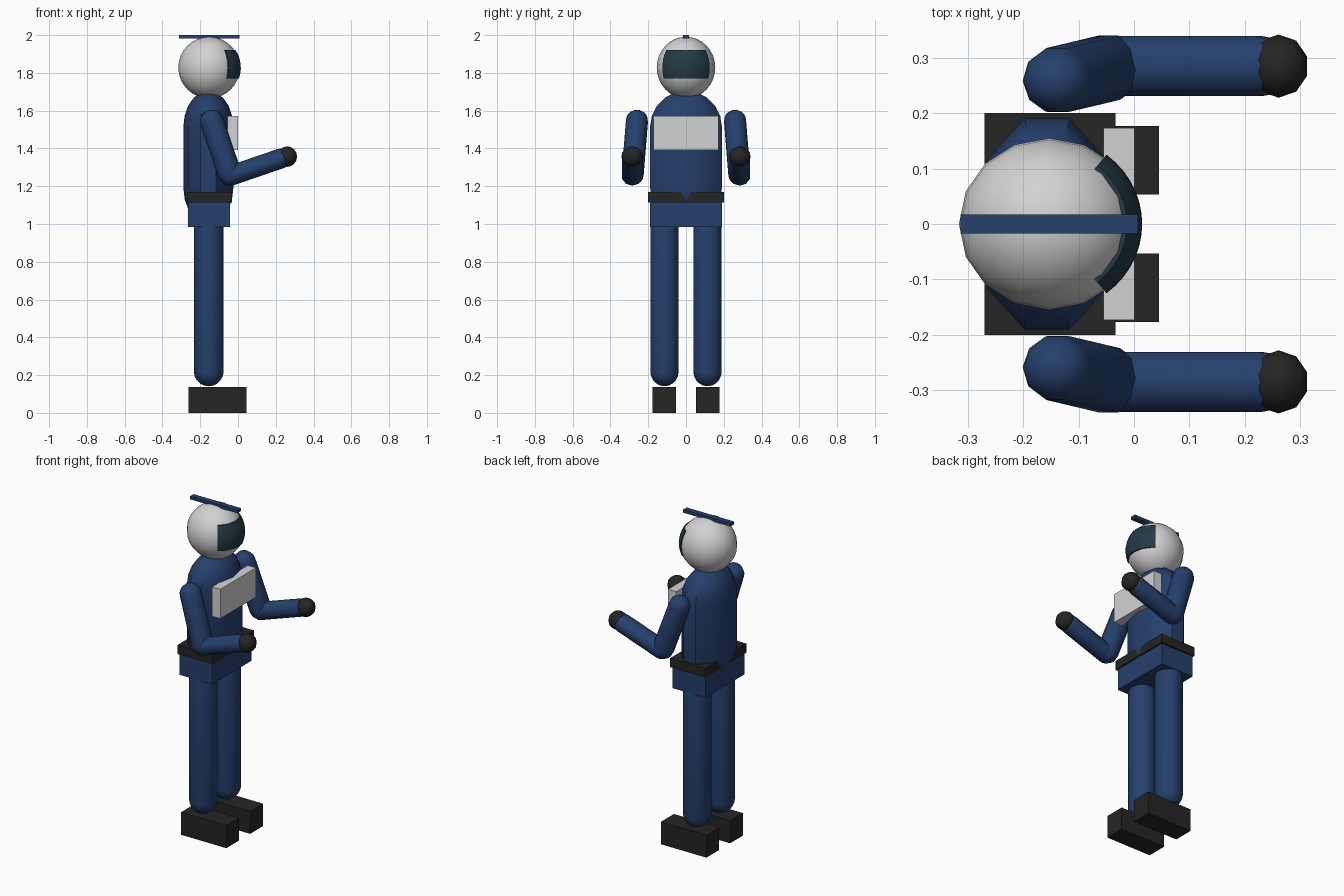
import bpy, bmesh, math
from mathutils import Vector, Matrix

if "Cube" in bpy.data.objects:
    bpy.data.objects.remove(bpy.data.objects["Cube"])


def mat(name, rgb):
    m = bpy.data.materials.new(name)
    m.diffuse_color = (*rgb, 1)
    m.use_nodes = True
    m.node_tree.nodes["Principled BSDF"].inputs["Base Color"].default_value = m.diffuse_color
    return m


NAVY = mat("navy_suit", (0.018, 0.050, 0.150))
WHITE = mat("light_grey", (0.65, 0.65, 0.65))
BLACK = mat("near_black", (0.018, 0.018, 0.018))
GLASS = mat("dark_teal_glass", (0.016, 0.042, 0.058))


def finish(name, bm, material, smooth=True):
    bmesh.ops.recalc_face_normals(bm, faces=bm.faces[:])
    me = bpy.data.meshes.new(name)
    bm.to_mesh(me)
    bm.free()
    me.materials.append(material)
    ob = bpy.data.objects.new(name, me)
    bpy.context.collection.objects.link(ob)
    if smooth:
        bpy.ops.object.select_all(action='DESELECT')
        ob.select_set(True)
        bpy.context.view_layer.objects.active = ob
        bpy.ops.object.shade_smooth_by_angle(angle=math.radians(40))
    return ob


def box(name, lo, hi, material):
    lo, hi = Vector(lo), Vector(hi)
    bm = bmesh.new()
    bmesh.ops.create_cube(bm, size=1, matrix=Matrix.Translation((lo + hi) / 2)
                          @ Matrix.Diagonal((*(hi - lo), 1)))
    return finish(name, bm, material, False)


def ball(name, centre, radii, material, u=16, v=16):
    bm = bmesh.new()
    bmesh.ops.create_uvsphere(bm, u_segments=u, v_segments=v, radius=1,
                              matrix=Matrix.Translation(centre) @ Matrix.Diagonal((*radii, 1)))
    return finish(name, bm, material)


def capsule(name, a, b, rx, ry, cap, material, n=10, rings=5):
    """Round-ended tube between cap centres a and b."""
    a, b = Vector(a), Vector(b)
    d = b - a
    if abs(d.x) + abs(d.y) < 1e-6:
        rot = Matrix.Identity(3)
    else:
        side = Vector((0, 1, 0)).cross(d).normalized()
        up = d.normalized()
        rot = Matrix((side, up.cross(side), up)).transposed()
    prof = [(math.cos(t), -cap * math.sin(t)) for t in
            [math.pi / 2 * (1 - i / rings) for i in range(1, rings + 1)]]
    prof += [(r, d.length - z) for r, z in reversed(prof)]
    bm = bmesh.new()
    loops = [[bm.verts.new(a + rot @ Vector((rx * r * math.cos(k * math.tau / n),
                                             ry * r * math.sin(k * math.tau / n), z)))
              for k in range(n)] for r, z in prof]
    for p, q in zip(loops, loops[1:]):
        for k in range(n):
            bm.faces.new((p[k], p[(k + 1) % n], q[(k + 1) % n], q[k]))
    for loop, z in ((loops[0], -cap), (loops[-1], d.length + cap)):
        tip = bm.verts.new(a + rot @ Vector((0, 0, z)))
        for k in range(n):
            bm.faces.new((loop[k], loop[(k + 1) % n], tip))
    return finish(name, bm, material)


# Torso, belt, hips and chest plate
capsule("torso", (-0.157, 0, 1.19), (-0.157, 0, 1.515), 0.132, 0.20, 0.19, NAVY)
box("belt", (-0.27, -0.20, 1.115), (-0.033, 0.20, 1.17), BLACK)
box("hips", (-0.265, -0.19, 0.985), (-0.042, 0.19, 1.118), NAVY)
box("chest_plate", (-0.055, -0.173, 1.393), (0.001, 0.173, 1.573), WHITE)

# Helmet and crest strip
C = Vector((-0.153, 0, 1.828))
ball("helmet", C, (0.163, 0.155, 0.163), WHITE)
box("crest_strip", (-0.313, -0.017, 1.981), (0.007, 0.017, 2.0), NAVY)

# Visor: curved patch following the helmet, with a little thickness
bm = bmesh.new()
NU, NV = 14, 6
grid = {}
for s, k in ((0, 0.93), (1, 1.0)):
    for i in range(NU + 1):
        a = math.radians(-52 + 104 * i / NU)
        for j in range(NV + 1):
            z = -0.058 + 0.15 * j / NV
            c = math.sqrt(1 - (z / 0.168) ** 2)
            grid[s, i, j] = bm.verts.new(C + Vector((0.168 * k * c * math.cos(a),
                                                     0.159 * k * c * math.sin(a), z)))
for i in range(NU):
    for j in range(NV):
        for s in (0, 1):
            bm.faces.new([grid[s, i + p, j + q] for p, q in ((0, 0), (1, 0), (1, 1), (0, 1))])
for i in range(NU):
    for j in (0, NV):
        bm.faces.new((grid[0, i, j], grid[0, i + 1, j], grid[1, i + 1, j], grid[1, i, j]))
for j in range(NV):
    for i in (0, NU):
        bm.faces.new((grid[0, i, j], grid[0, i, j + 1], grid[1, i, j + 1], grid[1, i, j]))
finish("visor", bm, GLASS)

# Limbs, mirrored left and right
for side, s in (("right", -1), ("left", 1)):
    capsule(side + "_leg", (-0.155, s * 0.114, 0.22), (-0.155, s * 0.114, 0.97),
            0.079, 0.079, 0.079, NAVY)
    y0, y1 = sorted((s * 0.053, s * 0.177))
    box(side + "_boot", (-0.262, y0, 0), (0.045, y1, 0.138), BLACK)
    capsule(side + "_upper_arm", (-0.138, s * 0.26, 1.542), (-0.045, s * 0.282, 1.268),
            0.063, 0.061, 0.063, NAVY)
    capsule(side + "_forearm", (-0.038, s * 0.285, 1.256), (0.225, s * 0.285, 1.346),
            0.053, 0.057, 0.053, NAVY)
    ball(side + "_hand", (0.261, s * 0.285, 1.357), (0.054, 0.057, 0.054), BLACK, 10, 8)
